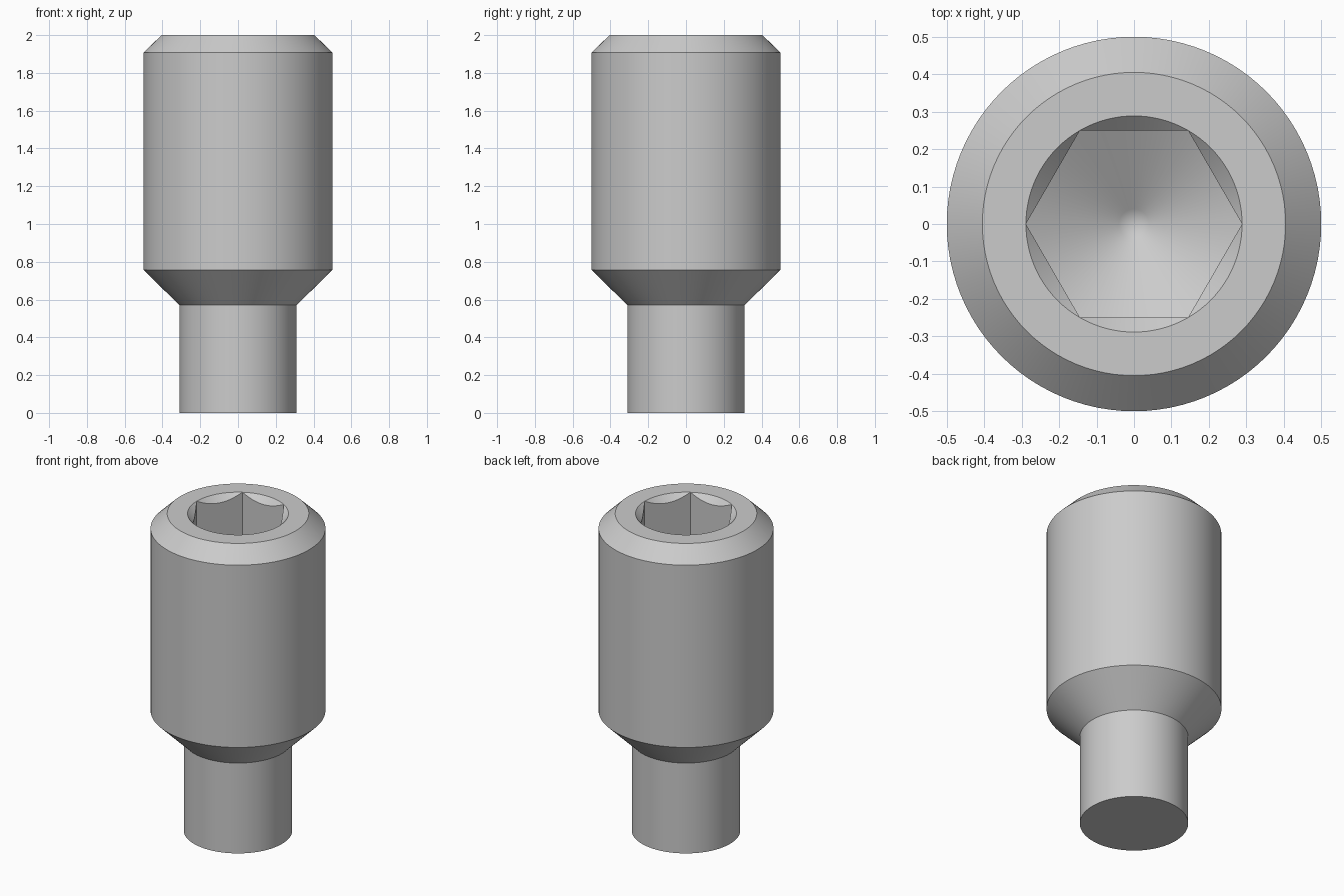
import bpy, bmesh
from math import cos, sin, pi, radians, tan

cube = bpy.data.objects.get("Cube")
if cube:
    bpy.data.objects.remove(cube, do_unlink=True)

SEGMENTS = 96                      # multiple of 12, so hex corners land on vertices
APOTHEM = 0.25                     # half the width across the hex flats
CORNER = APOTHEM / cos(pi / 6)
TOP = 2.0
SOCKET_FLOOR = TOP - 0.625
SLOPE = tan(radians(30))           # drill-point slope


def circle(radius, z):
    return lambda a: (radius, z)


def hex_radius(a):
    return APOTHEM / cos(a % (pi / 3) - pi / 6)


def countersink_edge(a):
    r = hex_radius(a)
    return r, TOP - (CORNER - r)


def socket_base(a):
    r = hex_radius(a)
    return r, SOCKET_FLOOR - (CORNER - r) * SLOPE


TIP = SOCKET_FLOOR - CORNER * SLOPE

# Rings from the dog point, up the body, over the rim and down the socket
rings = [
    circle(0.31, 0), circle(0.31, 0.57),
    circle(0.5, 0.757), circle(0.5, 1.907),
    circle(0.405, TOP), circle(CORNER, TOP),
    countersink_edge, socket_base,
    circle(0.04, TIP + 0.04 * SLOPE),
]

bm = bmesh.new()
loops = []
for ring in rings:
    loop = []
    for i in range(SEGMENTS):
        a = 2 * pi * i / SEGMENTS
        r, z = ring(a)
        loop.append(bm.verts.new((r * cos(a), r * sin(a), z)))
    loops.append(loop)

for low, high in zip(loops, loops[1:]):
    for i in range(SEGMENTS):
        j = (i + 1) % SEGMENTS
        bm.faces.new((low[i], low[j], high[j], high[i]))

# Flat end and drill point
bm.faces.new(list(reversed(loops[0])))
tip = bm.verts.new((0, 0, TIP))
for i in range(SEGMENTS):
    bm.faces.new((loops[-1][i], loops[-1][(i + 1) % SEGMENTS], tip))

# Join the countersink to the rim at the hex corners
bmesh.ops.remove_doubles(bm, verts=bm.verts[:], dist=1e-5)
bmesh.ops.recalc_face_normals(bm, faces=bm.faces[:])

mesh = bpy.data.meshes.new("socket_set_screw")
bm.to_mesh(mesh)
bm.free()
screw = bpy.data.objects.new("socket_set_screw", mesh)
bpy.context.collection.objects.link(screw)

# Steel grey
steel = bpy.data.materials.new("steel_grey")
steel.use_nodes = True
colour = (0.6, 0.6, 0.6, 1)
steel.diffuse_color = colour
steel.node_tree.nodes["Principled BSDF"].inputs["Base Color"].default_value = colour
mesh.materials.append(steel)

bpy.ops.object.select_all(action="DESELECT")
screw.select_set(True)
bpy.context.view_layer.objects.active = screw
bpy.ops.object.shade_smooth_by_angle(angle=radians(25))
